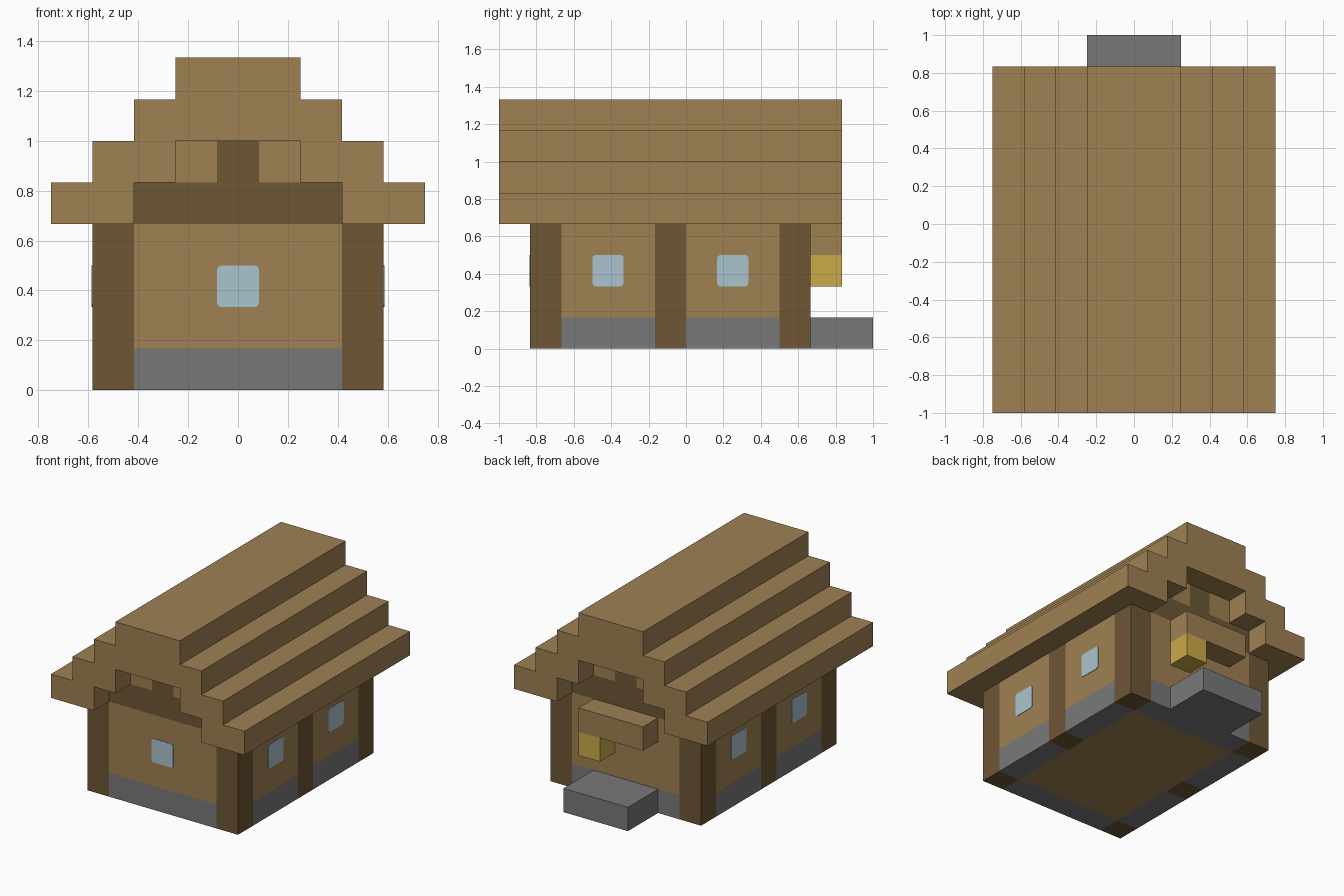
import bpy, bmesh

U = 1 / 6  # one block

default = bpy.data.objects.get("Cube")
if default:
    bpy.data.objects.remove(default, do_unlink=True)


def material(name, rgb):
    """Flat material from an sRGB colour, stored as linear values."""
    lin = [(c / 255 / 12.92) if c < 11 else ((c / 255 + 0.055) / 1.055) ** 2.4 for c in rgb]
    mat = bpy.data.materials.new(name)
    mat.use_nodes = True
    mat.diffuse_color = (*lin, 1)
    bsdf = mat.node_tree.nodes["Principled BSDF"]
    bsdf.inputs["Base Color"].default_value = (*lin, 1)
    bsdf.inputs["Roughness"].default_value = 0.9
    return mat


PLANK = material("plank brown", (159, 129, 83))
TIMBER = material("dark timber", (109, 86, 53))
STONE = material("stone grey", (122, 121, 121))
GLASS = material("pale blue glass", (170, 196, 205))
LAMP = material("lamp yellow", (204, 170, 74))


def add_mesh(name, bm, mat):
    bmesh.ops.recalc_face_normals(bm, faces=bm.faces)
    mesh = bpy.data.meshes.new(name)
    bm.to_mesh(mesh)
    bm.free()
    mesh.materials.append(mat)
    obj = bpy.data.objects.new(name, mesh)
    bpy.context.collection.objects.link(obj)
    return obj


def box(name, x, y, z, mat):
    """Box from (min, max) ranges in blocks."""
    bm = bmesh.new()
    bmesh.ops.create_cube(bm, size=1)
    for v in bm.verts:
        for i, (lo, hi) in enumerate((x, y, z)):
            v.co[i] = U * (hi if v.co[i] > 0 else lo)
    return add_mesh(name, bm, mat)


def prism(name, profile, y, mat):
    """Extrude an x-z profile (in blocks) along y."""
    bm = bmesh.new()
    face = bm.faces.new([bm.verts.new((px * U, y[0] * U, pz * U)) for px, pz in profile])
    out = bmesh.ops.extrude_face_region(bm, geom=[face])
    moved = [g for g in out["geom"] if isinstance(g, bmesh.types.BMVert)]
    bmesh.ops.translate(bm, verts=moved, vec=(0, (y[1] - y[0]) * U, 0))
    return add_mesh(name, bm, mat)


def wall(name, x, y):
    """Stone footing with planks above it."""
    box(name + "_footing", x, y, (0, 1), STONE)
    box(name + "_planks", x, y, (1, 4), PLANK)


def window(name, x, y):
    """Thin pane with slightly softened corners."""
    pane = box(name, x, y, (2, 3), GLASS)
    bm = bmesh.new()
    bm.from_mesh(pane.data)
    thin = 0 if x[1] - x[0] < y[1] - y[0] else 1
    corners = [e for e in bm.edges
               if abs((e.verts[0].co - e.verts[1].co)[thin]) > 1e-5]
    bmesh.ops.bevel(bm, geom=corners, offset=0.015, segments=2, profile=0.5, affect='EDGES')
    bm.to_mesh(pane.data)
    bm.free()


T = 0.02  # how far panes stand proud of the wall, in blocks

# Floor
box("floor", (-2.5, 2.5), (-4, 3), (0, 1), PLANK)

# Side walls, posts and windows
for side, s in (("left", 1), ("right", -1)):
    x = tuple(sorted((2.5 * s, 3.5 * s)))
    for place, y in (("front", -5), ("middle", -1), ("back", 3)):
        box(f"{side}_{place}_post", x, (y, y + 1), (0, 4), TIMBER)
    for place, y in (("front", -4), ("back", 0)):
        wall(f"{side}_{place}_wall", x, (y, y + 3))
        pane_x = tuple(sorted((3.4 * s, (3.5 + T) * s)))
        window(f"{side}_{place}_window", pane_x, (y + 1, y + 2))

# End walls and gables
for place, y in (("front", -5), ("back", 3)):
    depth = (y, y + 1)
    wall(place + "_wall", (-2.5, 2.5), depth)
    box(place + "_gable_beam", (-2.5, 2.5), depth, (4, 5), TIMBER)
    box(place + "_gable_post", (-0.5, 0.5), depth, (5, 6), TIMBER)
    for side, x in (("left", 0.5), ("right", -1.5)):
        box(f"{place}_{side}_gable_planks", (x, x + 1), depth, (5, 6), PLANK)
window("front_window", (-0.5, 0.5), (-5 - T, -4.9))

# Stepped roof, one profile mirrored about the ridge
half = [(1.5, 8), (1.5, 7), (2.5, 7), (2.5, 6), (3.5, 6), (3.5, 5), (4.5, 5),
        (4.5, 4), (2.5, 4), (2.5, 5), (1.5, 5), (1.5, 6)]
prism("roof", half + [(-px, pz) for px, pz in reversed(half)], (-6, 5), PLANK)

# Back porch
box("porch_step", (-1.5, 1.5), (4, 6), (0, 1), STONE)
box("porch_canopy", (-1.5, 1.5), (4, 5), (3, 4), PLANK)
box("porch_lamp", (0.5, 1.5), (4, 5), (2, 3), LAMP)
